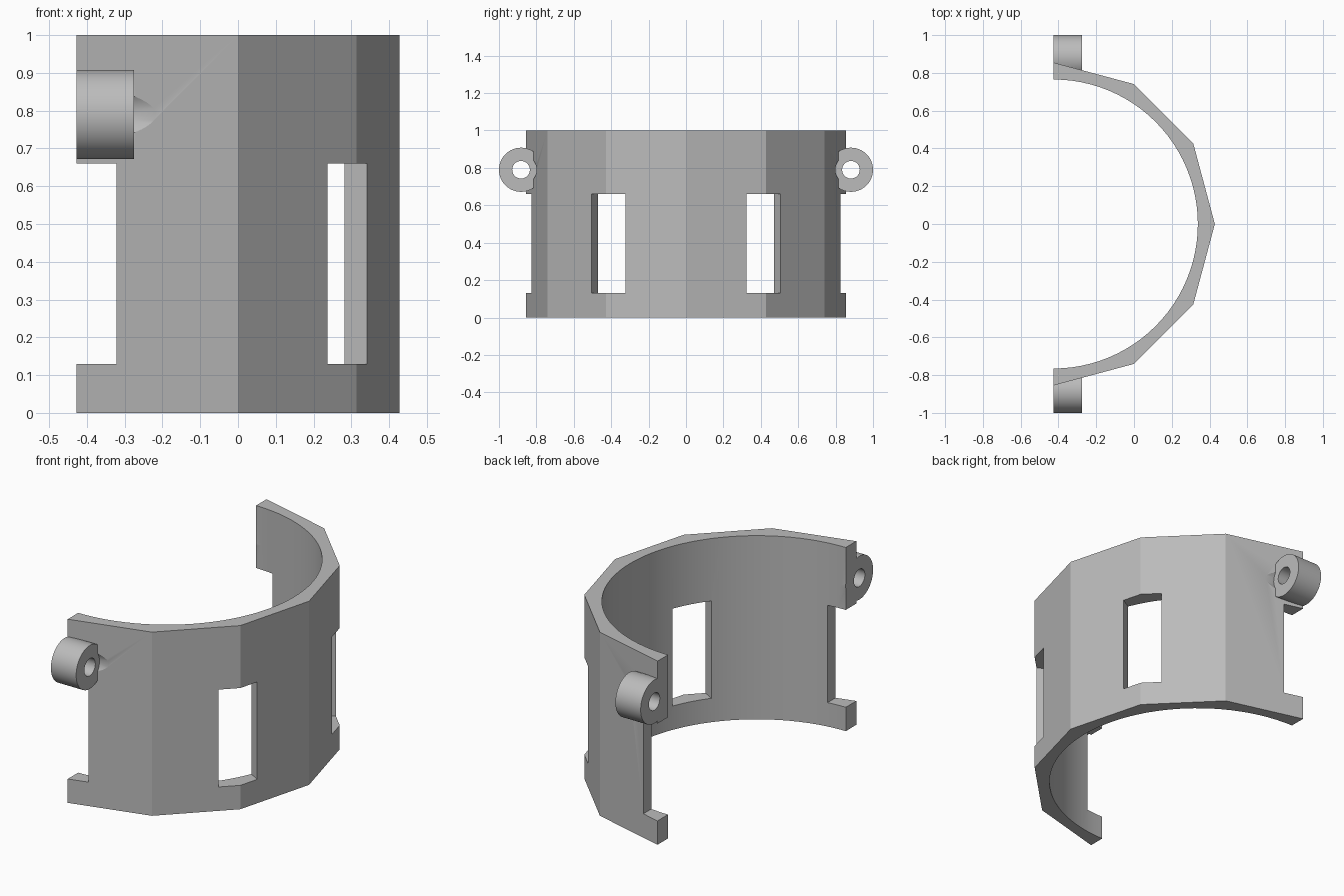
import bpy, bmesh
from math import sin, cos, pi, radians
from mathutils import Matrix, Vector

if "Cube" in bpy.data.objects:
    bpy.data.objects.remove(bpy.data.objects["Cube"])

CX = -0.427           # axis of the half ring
R_OUT, R_IN = 0.855, 0.765
LUG_Y, LUG_Z = 0.882, 0.79
LUG_X0, LUG_X1 = CX, -0.275

grey = bpy.data.materials.new("plain grey")
grey.use_nodes = True
colour = (0.5, 0.5, 0.5, 1)
grey.diffuse_color = colour
grey.node_tree.nodes["Principled BSDF"].inputs["Base Color"].default_value = colour


def make_object(name, bm):
    bmesh.ops.recalc_face_normals(bm, faces=bm.faces)
    mesh = bpy.data.meshes.new(name)
    bm.to_mesh(mesh)
    bm.free()
    mesh.materials.append(grey)
    obj = bpy.data.objects.new(name, mesh)
    bpy.context.collection.objects.link(obj)
    return obj


def arc(radius, steps):
    return [(CX + radius * cos(-pi / 2 + pi * i / steps),
             radius * sin(-pi / 2 + pi * i / steps)) for i in range(steps + 1)]


def rod(name, x0, x1, side, radius):
    """Cylinder along x, on the lug axis of one side."""
    bm = bmesh.new()
    place = Matrix.Translation(((x0 + x1) / 2, side * LUG_Y, LUG_Z)) @ Matrix.Rotation(pi / 2, 4, "Y")
    bmesh.ops.create_cone(bm, cap_ends=True, segments=64, radius1=radius,
                          radius2=radius, depth=x1 - x0, matrix=place)
    return make_object(name, bm)


def window_cutter(angle):
    """Box pointing outwards from the ring axis."""
    bm = bmesh.new()
    bmesh.ops.create_cube(bm, size=1)
    bmesh.ops.scale(bm, vec=(0.4, 0.21, 0.53), verts=bm.verts)
    bmesh.ops.translate(bm, vec=(0.8, 0, 0.395), verts=bm.verts)
    place = Matrix.Translation((CX, 0, 0)) @ Matrix.Rotation(radians(angle), 4, "Z")
    bm.transform(place)
    return make_object("window_cutter", bm)


def combine(target, tool, operation):
    mod = target.modifiers.new(operation.lower(), "BOOLEAN")
    mod.operation = operation
    mod.solver = "EXACT"
    mod.object = tool
    bpy.context.view_layer.objects.active = target
    bpy.ops.object.modifier_apply(modifier=mod.name)
    bpy.data.objects.remove(tool)


# Half ring: faceted outside, round inside
bm = bmesh.new()
outline = arc(R_OUT, 6) + arc(R_IN, 48)[::-1]
face = bm.faces.new([bm.verts.new((x, y, 0)) for x, y in outline])
top = bmesh.ops.extrude_face_region(bm, geom=[face])["geom"]
bmesh.ops.translate(bm, vec=(0, 0, 1), verts=[v for v in top if isinstance(v, bmesh.types.BMVert)])
clamp = make_object("half_ring_clamp", bm)

# Windows, and half windows at the two ends
for angle in (-90, -30, 30, 90):
    combine(clamp, window_cutter(angle), "DIFFERENCE")

# Screw lugs with clearance beside them and a through hole
for side in (-1, 1):
    combine(clamp, rod("lug", LUG_X0, LUG_X1, side, 0.118), "UNION")
    combine(clamp, rod("clearance", LUG_X1, 0, side, 0.083), "DIFFERENCE")
    combine(clamp, rod("screw_hole", -0.6, 0, side, 0.047), "DIFFERENCE")

bpy.ops.object.select_all(action="DESELECT")
clamp.select_set(True)
bpy.context.view_layer.objects.active = clamp
bpy.ops.object.shade_smooth_by_angle(angle=radians(20))
